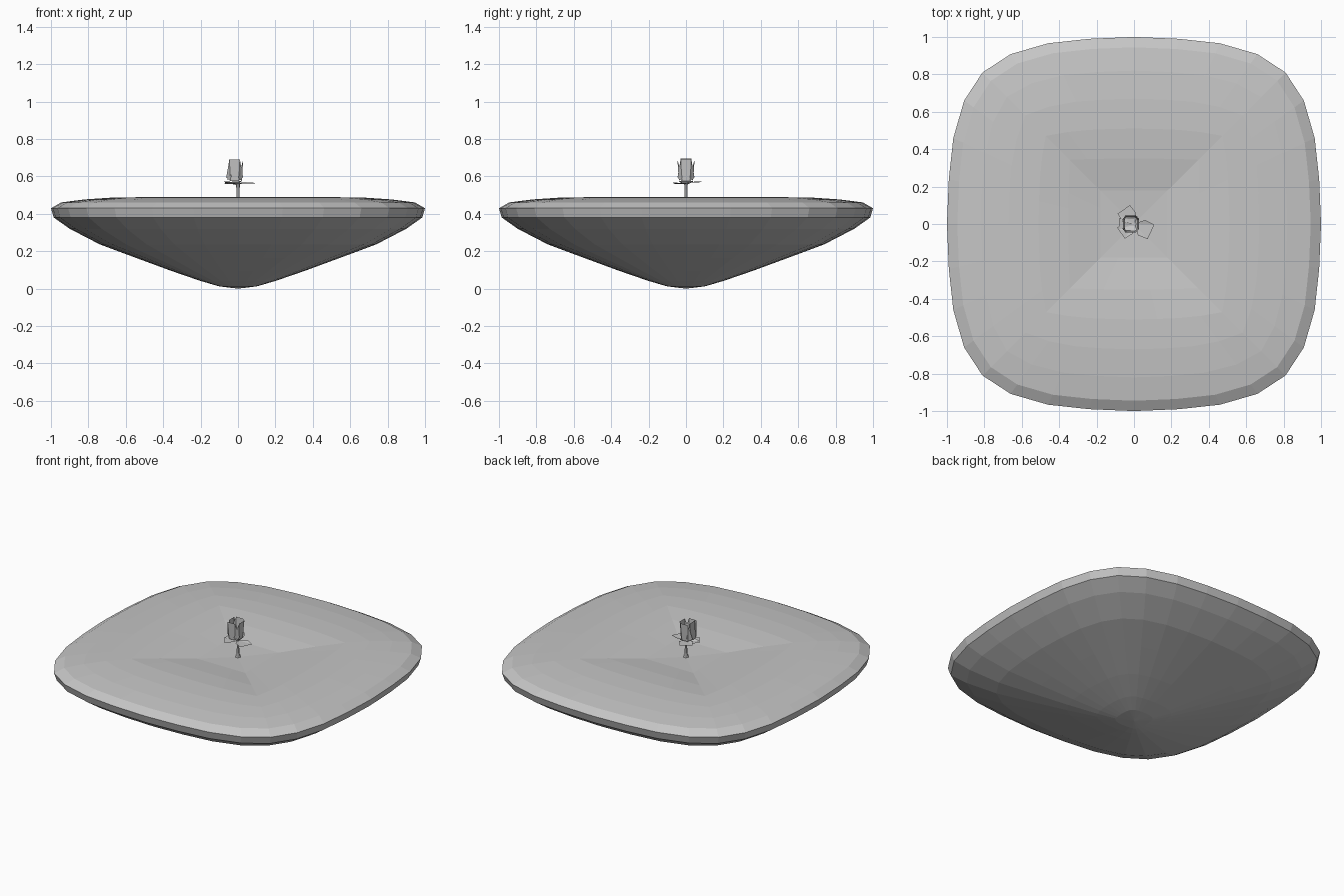
import bpy, bmesh, math
from mathutils import Matrix, Vector

if "Cube" in bpy.data.objects:
    bpy.data.objects.remove(bpy.data.objects["Cube"])

grey = bpy.data.materials.new("plain grey")
grey.diffuse_color = (0.56, 0.56, 0.56, 1)
grey.use_nodes = True
grey.node_tree.nodes["Principled BSDF"].inputs["Base Color"].default_value = grey.diffuse_color


def finish(name, bm):
    bmesh.ops.recalc_face_normals(bm, faces=bm.faces)
    me = bpy.data.meshes.new(name)
    bm.to_mesh(me)
    bm.free()
    me.materials.append(grey)
    ob = bpy.data.objects.new(name, me)
    bpy.context.collection.objects.link(ob)
    return ob


# rounded-square outline: 32 points built from one eighth by mirroring and turning
EIGHTH = [(1, 0), (.99, .24), (.966, .46), (.908, .66), (.81, .81)]
quarter = [(x, -y) for x, y in EIGHTH[:0:-1]] + EIGHTH[:-1]
outline = []
for q in range(4):
    c, s = [(1, 0), (0, 1), (-1, 0), (0, -1)][q]
    outline += [(x * c - y * s, x * s + y * c) for x, y in quarter]


def squared(p, amount):
    """Push an outline point towards a true square."""
    k = 1 / max(abs(p[0]), abs(p[1]))
    k = 1 + (k - 1) * amount
    return p[0] * k, p[1] * k


def lofted(bm, profile):
    """Rings of (radius, height, squareness); radius 0 closes to a point."""
    prev = None
    for r, z, sq in profile:
        if r == 0:
            ring = [bm.verts.new((0, 0, z))] * 32
        else:
            ring = [bm.verts.new((p[0] * r, p[1] * r, z))
                    for p in (squared(o, sq) for o in outline)]
        if prev:
            for i in range(32):
                j = (i + 1) % 32
                vs = []
                for v in (prev[i], prev[j], ring[j], ring[i]):
                    if v not in vs:
                        vs.append(v)
                bm.faces.new(vs)
        prev = ring


# ground: shallow pointed bowl below, gently dished top
bm = bmesh.new()
lofted(bm, [(0, 0, 0), (.1, .012, 0), (.2, .041, 0), (.36, .096, 0), (.55, .166, 0),
            (.74, .237, 0), (.9, .32, 0), (.985, .38, 0), (1, .43, 0),
            (.945, .461, 0), (.82, .477, .1), (.67, .487, .3), (.51, .489, .6),
            (.35, .478, .9), (.18, .456, 1), (0, .448, 1)])
finish("ground", bm)

# stem with a flared foot
bm = bmesh.new()
rings = []
for r, z in [(.018, .445), (.009, .475), (.008, .53), (.012, .565)]:
    rings.append([bm.verts.new((r * math.cos(a * math.pi / 3), r * math.sin(a * math.pi / 3), z))
                  for a in range(6)])
for a, b in zip(rings, rings[1:]):
    for i in range(6):
        j = (i + 1) % 6
        bm.faces.new((a[i], a[j], b[j], b[i]))
bm.faces.new(rings[-1])
finish("stem", bm)


def sheet(name, points, faces, matrix):
    bm = bmesh.new()
    vs = [bm.verts.new(matrix @ Vector(p)) for p in points]
    for f in faces:
        bm.faces.new([vs[i] for i in f])
    return finish(name, bm)


# leaves: folded pentagons lying flat under the bloom
leaf = [(0, 0, 0), (.045, .045, .008), (.1, .042, .004), (.1, -.042, .004), (.045, -.045, .008)]
for i, (ang, size, z) in enumerate([(-25, 1, .56), (125, .95, .566), (215, .85, .558)]):
    m = (Matrix.Translation((0, 0, z)) @ Matrix.Rotation(math.radians(ang), 4, 'Z')
         @ Matrix.Scale(size, 4))
    sheet(f"leaf_{i + 1}", leaf, [(0, 1, 2), (0, 2, 3), (0, 3, 4)], m)

# bloom: upright petals with a folded panel on each edge, joined to a small base
petal = [(.038, -.022, .0), (.038, .022, .0), (.046, .028, .115), (.046, -.028, .115),
         (.02, .045, .02), (.02, -.045, .02)]
for i in range(4):
    m = (Matrix.Translation((-.018, 0, .575)) @ Matrix.Rotation(math.radians(90 * i), 4, 'Z'))
    if i == 2:  # rear petal leans with the bloom
        m = m @ Matrix.Rotation(math.radians(-8), 4, 'Y')
    sheet(f"petal_{i + 1}", petal, [(0, 1, 2, 3), (1, 4, 2), (0, 3, 5)], m)
base = [(-.08, -.03, .568), (-.08, .03, .568), (.02, .04, .575), (.02, -.04, .575), (0, 0, .553)]
sheet("bloom_base", base, [(0, 1, 4), (1, 2, 4), (2, 3, 4), (3, 0, 4)], Matrix.Identity(4))
